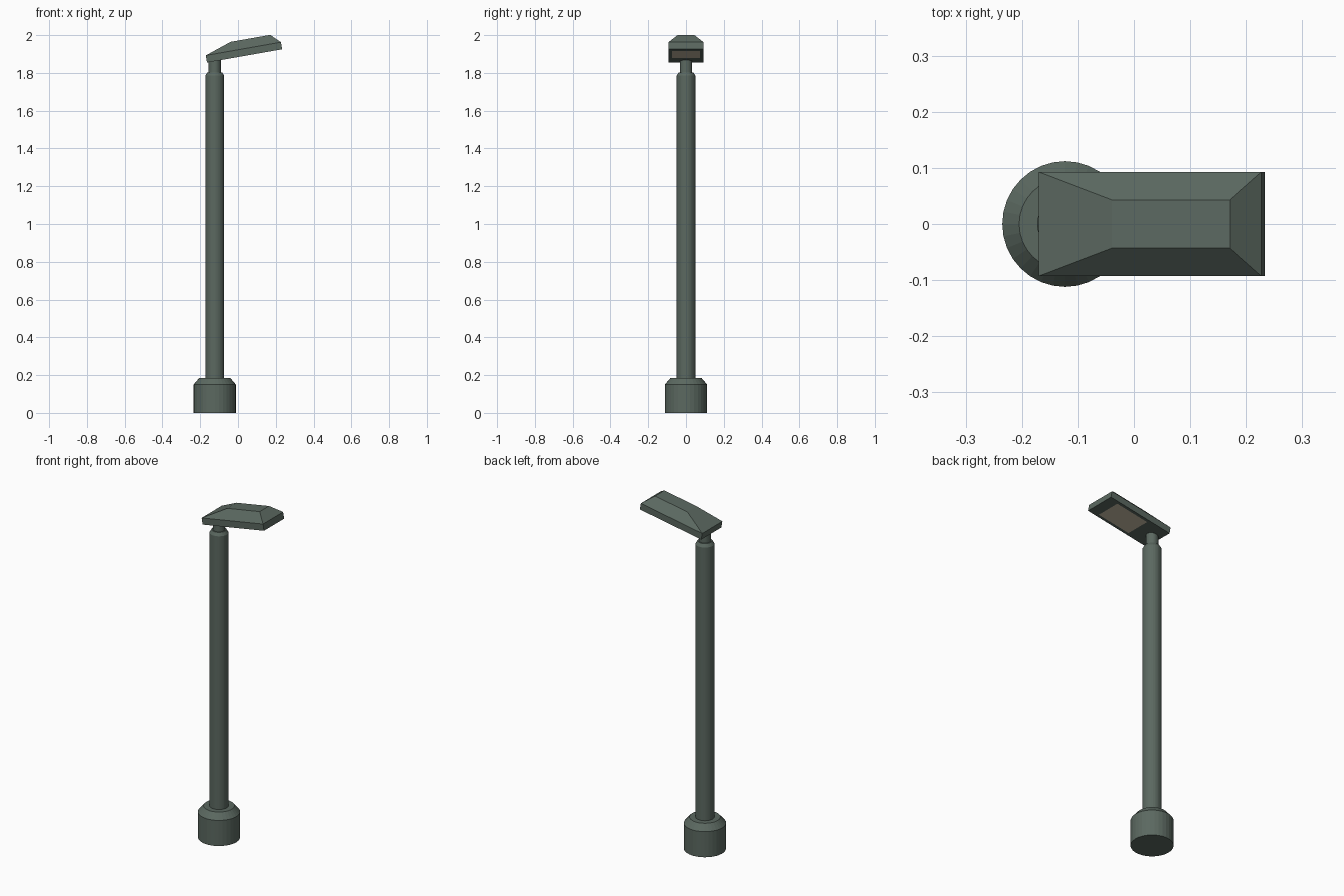
import bpy, bmesh, math
from mathutils import Matrix, Vector

if "Cube" in bpy.data.objects:
    bpy.data.objects.remove(bpy.data.objects["Cube"])


def material(name, rgb):
    m = bpy.data.materials.new(name)
    m.diffuse_color = (*rgb, 1)
    m.use_nodes = True
    m.node_tree.nodes["Principled BSDF"].inputs["Base Color"].default_value = m.diffuse_color
    return m


METAL = material("grey green metal", (0.105, 0.14, 0.118))
LENS = material("warm lamp panel", (0.60, 0.53, 0.40))
POLE_X = -0.123


def finish(bm, name, mats):
    bmesh.ops.recalc_face_normals(bm, faces=bm.faces)
    me = bpy.data.meshes.new(name)
    bm.to_mesh(me)
    bm.free()
    ob = bpy.data.objects.new(name, me)
    bpy.context.collection.objects.link(ob)
    for m in mats:
        me.materials.append(m)
    return ob


def bridge(bm, a, b):
    """Quads between two rings of equal length."""
    n = len(a)
    for i in range(n):
        bm.faces.new((a[i], a[(i + 1) % n], b[(i + 1) % n], b[i]))


def turned(name, profile, sides=32):
    """Capped solid of revolution from (radius, height) points."""
    bm = bmesh.new()
    rings = [[bm.verts.new((POLE_X + r * math.cos(2 * math.pi * i / sides),
                            r * math.sin(2 * math.pi * i / sides), z))
              for i in range(sides)] for r, z in profile]
    for a, b in zip(rings, rings[1:]):
        bridge(bm, a, b)
    bm.faces.new(rings[0])
    bm.faces.new(rings[-1])
    return finish(bm, name, [METAL])


# Base collar, pole and neck
turned("base", [(0.112, 0), (0.112, 0.15), (0.082, 0.185)])
turned("pole", [(0.05, 0.18), (0.05, 1.785), (0.039, 1.803)])
turned("neck", [(0.033, 1.80), (0.033, 1.875)])

# Lamp head: stacked rectangles in a frame tilted 10 degrees
bm = bmesh.new()
tilt = Matrix.Translation((-0.164, 0, 1.855)) @ Matrix.Rotation(math.radians(-10), 4, 'Y')


def rect(x0, x1, w, z):
    return [bm.verts.new(tilt @ Vector(p)) for p in
            ((x0, -w, z), (x1, -w, z), (x1, w, z), (x0, w, z))]


lens = rect(0.14, 0.345, 0.075, 0)
bottom = rect(0, 0.404, 0.093, 0)
rim = rect(0, 0.404, 0.093, 0.038)
top = rect(0.142, 0.355, 0.043, 0.086)
for a, b in ((lens, bottom), (bottom, rim), (rim, top)):
    bridge(bm, a, b)
bm.faces.new(top)
bm.faces.new(lens).material_index = 1
finish(bm, "lamp_head", [METAL, LENS])
